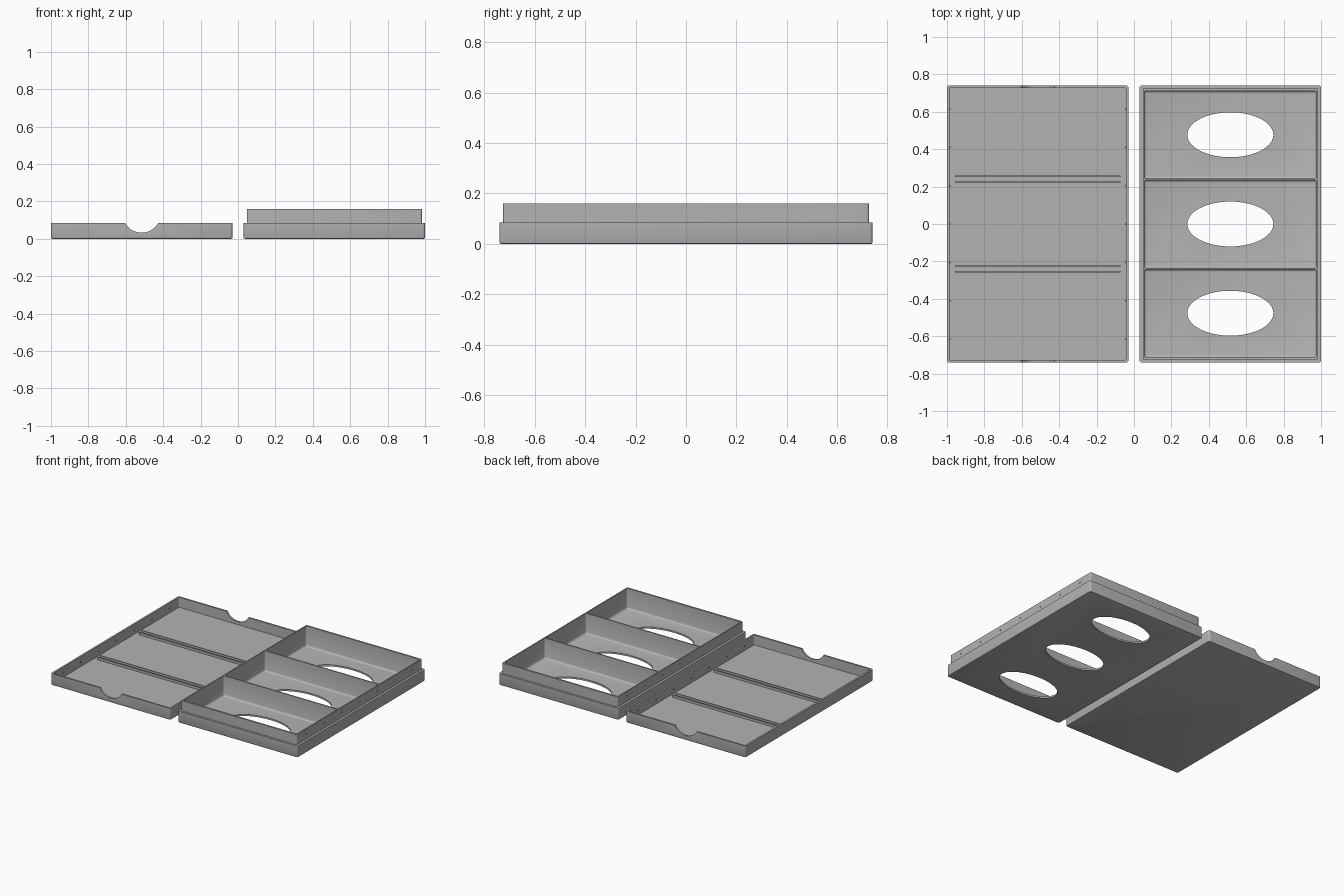
import bpy, bmesh, math

if "Cube" in bpy.data.objects:
    bpy.data.objects.remove(bpy.data.objects["Cube"])

HALF_X, HALF_Y, CX = 0.485, 0.74, 0.515   # footprint of each tray
RIM, TOP, FLOOR = 0.085, 0.16, 0.012      # heights
SNAP_Y = [i * 0.205 for i in range(-3, 4)]

grey = bpy.data.materials.new("plain grey")
grey.diffuse_color = (0.45, 0.45, 0.45, 1)
grey.use_nodes = True
grey.node_tree.nodes["Principled BSDF"].inputs["Base Color"].default_value = grey.diffuse_color


def rounded_rect(hx, hy, r, steps=4):
    pts = []
    for k, (sx, sy) in enumerate([(1, 1), (-1, 1), (-1, -1), (1, -1)]):
        for i in range(steps + 1):
            a = math.pi / 2 * (k + i / steps)
            pts.append((sx * (hx - r) + r * math.cos(a), sy * (hy - r) + r * math.sin(a)))
    return pts


def finish(bm, name):
    bmesh.ops.recalc_face_normals(bm, faces=bm.faces)
    me = bpy.data.meshes.new(name)
    bm.to_mesh(me)
    bm.free()
    me.materials.append(grey)
    ob = bpy.data.objects.new(name, me)
    bpy.context.collection.objects.link(ob)
    return ob


def loft(name, cx, cy, levels):
    """Solid through rounded rectangles given as (half x, half y, z, corner radius)."""
    bm = bmesh.new()
    rings = [[bm.verts.new((cx + x, cy + y, z)) for x, y in rounded_rect(hx, hy, r)]
             for hx, hy, z, r in levels]
    n = len(rings[0])
    for a, b in zip(rings, rings[1:]):
        for i in range(n):
            bm.faces.new((a[i], a[(i + 1) % n], b[(i + 1) % n], b[i]))
    bm.faces.new(rings[0])
    bm.faces.new(rings[-1])
    return finish(bm, name)


def rod(name, loc, axis, rx, ry, depth, sides):
    """Elliptical cylinder along x, y or z."""
    bm = bmesh.new()
    bmesh.ops.create_cone(bm, cap_ends=True, segments=sides, radius1=1, radius2=1, depth=depth)
    for v in bm.verts:
        x, y, z = v.co.x * rx, v.co.y * ry, v.co.z
        v.co = {"x": (z, x, y), "y": (x, z, y), "z": (x, y, z)}[axis]
        v.co.x += loc[0]
        v.co.y += loc[1]
        v.co.z += loc[2]
    return finish(bm, name)


def cut(ob, cutters):
    for c in cutters:
        c.hide_render = True
        m = ob.modifiers.new("cut", "BOOLEAN")
        m.operation, m.solver, m.object = "DIFFERENCE", "EXACT", c
    bpy.context.view_layer.update()
    dg = bpy.context.evaluated_depsgraph_get()
    me = bpy.data.meshes.new_from_object(ob.evaluated_get(dg))
    ob.modifiers.clear()
    ob.data = me
    for c in cutters:
        bpy.data.objects.remove(c)


def smooth(ob):
    bpy.ops.object.select_all(action="DESELECT")
    ob.select_set(True)
    bpy.context.view_layer.objects.active = ob
    bpy.ops.object.shade_smooth_by_angle(angle=math.radians(30))


def tray_base(s):
    return [(HALF_X - 0.007, HALF_Y - 0.007, 0, 0.008),
            (HALF_X - 0.002, HALF_Y - 0.002, 0.002, 0.01),
            (HALF_X, HALF_Y, 0.007, 0.012), (HALF_X, HALF_Y, s, 0.012)]


# compartment box with stepped rim
lip = (0.468, 0.725)
box = loft("compartment_box", CX, 0, tray_base(RIM) + [(*lip, RIM, 0.008), (*lip, TOP, 0.008)])
cutters = []
for cy in (-0.477, 0, 0.477):
    # compartment well with softened floor edge, and oval floor opening
    hx, hy = 0.46, 0.2345
    well = [(hx - 0.012, hy - 0.012, FLOOR, 0.006), (hx - 0.006, hy - 0.006, FLOOR + 0.002, 0.007),
            (hx - 0.002, hy - 0.002, FLOOR + 0.006, 0.008), (hx, hy, FLOOR + 0.012, 0.009),
            (hx, hy, 0.2, 0.009)]
    cutters.append(loft("well_cutter", CX, cy, well))
    cutters.append(rod("oval_cutter", (CX, cy, 0), "z", 0.23, 0.12, 0.1, 64))
for y in SNAP_Y:
    for s in (-1, 1):
        # snap dimples in the lip
        cutters.append(rod("dimple_cutter", (CX + s * lip[0], y, 0.125), "x", 0.006, 0.006, 0.008, 12))
cut(box, cutters)
smooth(box)

# shallow lid with finger notches
lid = loft("lid", -CX, 0, tray_base(RIM))
inner = (HALF_X - 0.013, HALF_Y - 0.013)
cut(lid, [loft("lid_cutter", -CX, 0, [(*inner, FLOOR, 0.008), (*inner, 0.2, 0.008)]),
          rod("notch_cutter", (-CX, 0, 0.135), "y", 0.102, 0.102, 2, 64)])
smooth(lid)

# paired ribs that grip the dividers
for cy in (-0.24, 0.24):
    for s in (-1, 1):
        y = cy + s * 0.0165
        bm = bmesh.new()
        bmesh.ops.create_cube(bm, size=1)
        for v in bm.verts:
            v.co = (-CX + v.co.x * 0.885, y + v.co.y * 0.008, 0.02 + v.co.z * 0.02)
        finish(bm, "divider_rib")

# snap bumps inside the lid walls
for y in SNAP_Y:
    for s in (-1, 1):
        bm = bmesh.new()
        bmesh.ops.create_uvsphere(bm, u_segments=12, v_segments=8, radius=0.006)
        bmesh.ops.translate(bm, verts=bm.verts, vec=(-CX + s * inner[0], y, 0.045))
        smooth(finish(bm, "snap_bump"))
